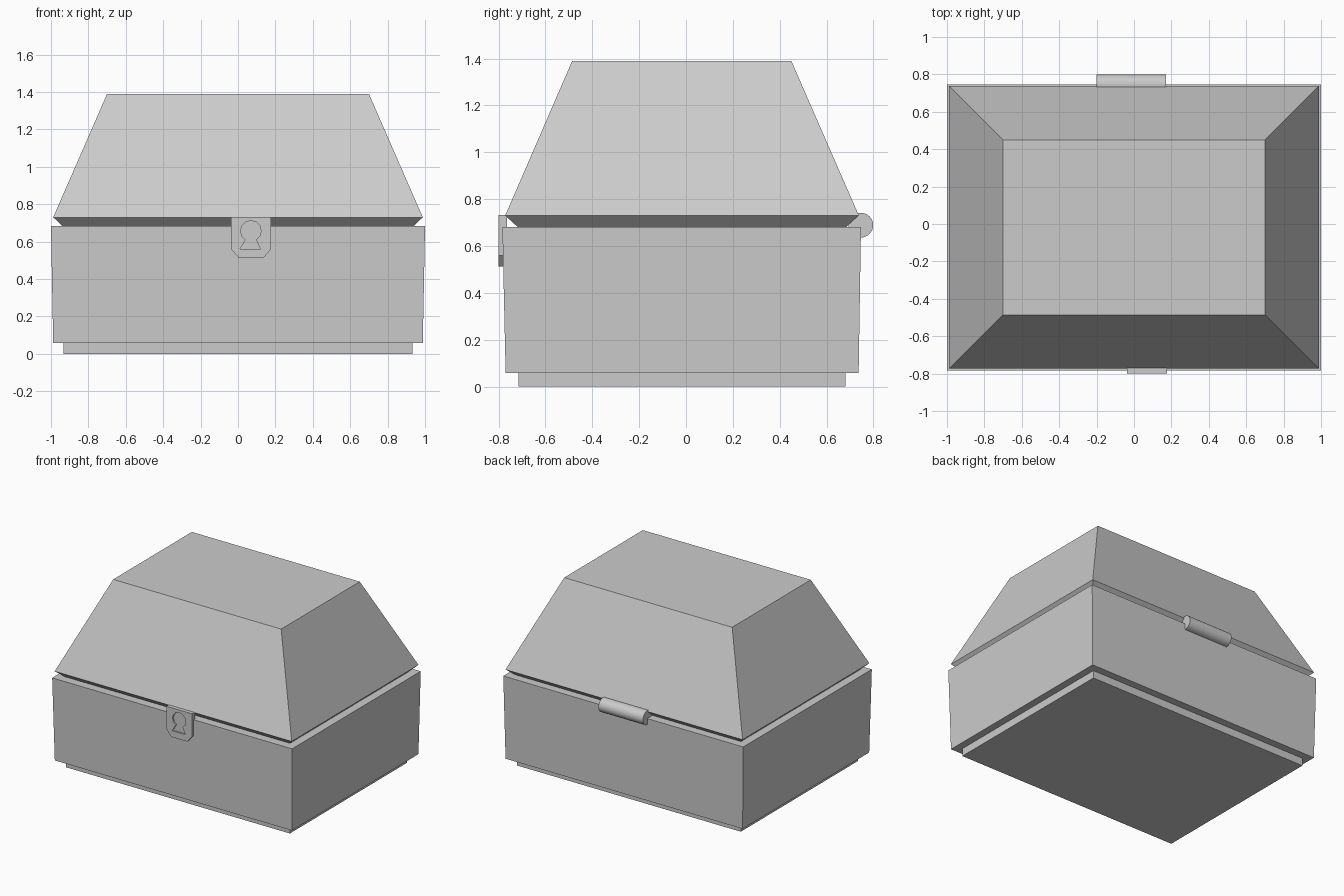
import bpy, bmesh, math

if "Cube" in bpy.data.objects:
    bpy.data.objects.remove(bpy.data.objects["Cube"])


def make_object(name, bm):
    bmesh.ops.recalc_face_normals(bm, faces=bm.faces)
    mesh = bpy.data.meshes.new(name)
    bm.to_mesh(mesh)
    bm.free()
    obj = bpy.data.objects.new(name, mesh)
    bpy.context.collection.objects.link(obj)
    return obj


def frustum_stack(name, levels):
    """Closed solid from rectangles given as (half_x, y_front, y_back, z)."""
    bm = bmesh.new()
    rings = [[bm.verts.new(p) for p in
              ((-hx, y0, z), (hx, y0, z), (hx, y1, z), (-hx, y1, z))]
             for hx, y0, y1, z in levels]
    bm.faces.new(rings[0][::-1])
    bm.faces.new(rings[-1])
    for low, high in zip(rings, rings[1:]):
        for i in range(4):
            j = (i + 1) % 4
            bm.faces.new((low[i], low[j], high[j], high[i]))
    return make_object(name, bm)


def prism(name, outline, y_front, y_back):
    """Extrude an x/z outline along y."""
    bm = bmesh.new()
    face = bm.faces.new([bm.verts.new((x, y_front, z)) for x, z in outline])
    ext = bmesh.ops.extrude_face_region(bm, geom=[face])
    moved = [v for v in ext["geom"] if isinstance(v, bmesh.types.BMVert)]
    bmesh.ops.translate(bm, verts=moved, vec=(0, y_back - y_front, 0))
    return make_object(name, bm)


# Plinth and slightly flared box
frustum_stack("base_plinth", [(0.933, -0.715, 0.68, 0), (0.933, -0.715, 0.68, 0.06)])
frustum_stack("box_body", [(0.988, -0.77, 0.737, 0.058), (1.0, -0.784, 0.747, 0.682)])

# Lid with undercut rim and tapered sides
frustum_stack("lid", [(0.935, -0.717, 0.682, 0.68),
                      (0.988, -0.772, 0.738, 0.73),
                      (0.70, -0.486, 0.45, 1.39)])

# Lock plate with cut lower corners
plate = prism("lock_plate", [(-0.037, 0.732), (-0.037, 0.56), (0.005, 0.512),
                             (0.135, 0.512), (0.177, 0.56), (0.177, 0.732)],
              -0.80, -0.765)

# Keyhole: round top over a flared slot, sunk into the plate
cx, cz, r = 0.069, 0.657, 0.055
arc = [(cx + r * math.cos(math.radians(a)), cz + r * math.sin(math.radians(a)))
       for a in range(-60, 241, 30)]
keyhole = prism("keyhole_cutter", arc + [(0.01, 0.56), (0.121, 0.56)], -0.85, -0.788)
keyhole.hide_render = True
keyhole.display_type = 'WIRE'
cut = plate.modifiers.new("keyhole", 'BOOLEAN')
cut.operation = 'DIFFERENCE'
cut.solver = 'EXACT'
cut.object = keyhole

# Hinge barrel at the back
bpy.ops.mesh.primitive_cylinder_add(vertices=32, radius=0.053, depth=0.37,
                                    location=(-0.015, 0.746, 0.689),
                                    rotation=(0, math.pi / 2, 0))
bpy.context.object.name = "hinge_barrel"
bpy.ops.object.shade_smooth_by_angle(angle=math.radians(35))
